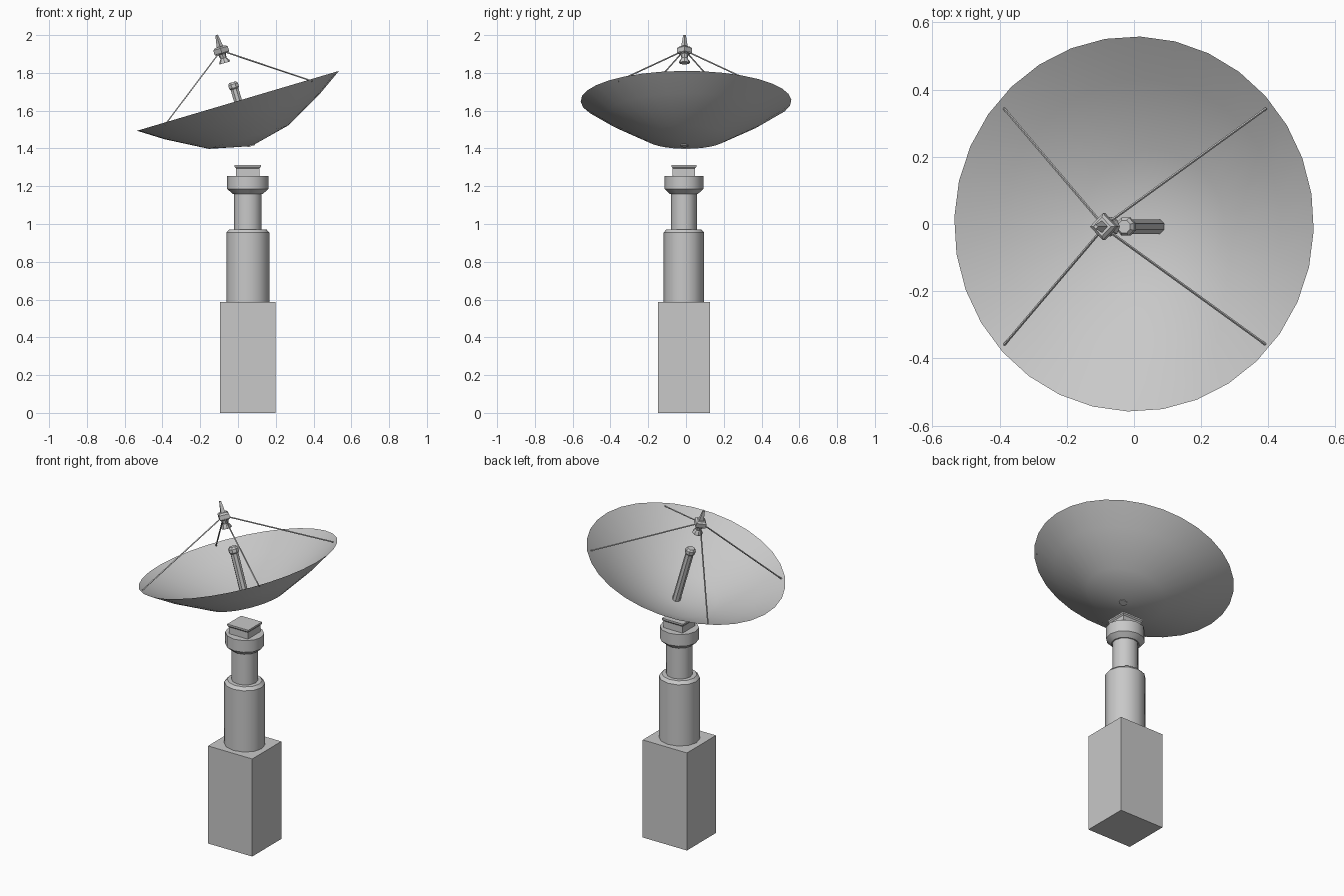
import bpy, bmesh
from math import radians, cos, sin, pi
from mathutils import Matrix, Vector

if "Cube" in bpy.data.objects:
    bpy.data.objects.remove(bpy.data.objects["Cube"], do_unlink=True)

grey = bpy.data.materials.new("light grey metal")
grey.use_nodes = True
grey.diffuse_color = (0.58, 0.58, 0.58, 1)
grey.node_tree.nodes["Principled BSDF"].inputs["Base Color"].default_value = (0.58, 0.58, 0.58, 1)


def lathe(name, profile, sides, matrix, phase=0.0, capped=True, smooth=True):
    """Turn (radius, height) pairs around local z; radius 0 makes a point."""
    bm = bmesh.new()
    rings = []
    for r, h in profile:
        if r == 0:
            rings.append([bm.verts.new((0, 0, h))])
        else:
            angles = [2 * pi * i / sides + phase for i in range(sides)]
            rings.append([bm.verts.new((r * cos(a), r * sin(a), h)) for a in angles])
    for low, high in zip(rings, rings[1:]):
        for i in range(sides):
            j = (i + 1) % sides
            ids = [low[i % len(low)], low[j % len(low)], high[j % len(high)], high[i % len(high)]]
            bm.faces.new(list(dict.fromkeys(ids)))
    if capped:
        for ring in (rings[0], rings[-1]):
            if len(ring) > 2:
                bm.faces.new(ring)
        bmesh.ops.recalc_face_normals(bm, faces=bm.faces)
    mesh = bpy.data.meshes.new(name)
    bm.to_mesh(mesh)
    bm.free()
    mesh.materials.append(grey)
    obj = bpy.data.objects.new(name, mesh)
    bpy.context.collection.objects.link(obj)
    obj.matrix_world = matrix
    if smooth:
        bpy.ops.object.select_all(action='DESELECT')
        obj.select_set(True)
        bpy.context.view_layer.objects.active = obj
        bpy.ops.object.shade_smooth_by_angle(angle=radians(35))
    return obj


# Pedestal: square base, stepped column and mounting block
stand = Matrix.Translation((0.052, -0.011, 0)) @ Matrix.Diagonal((1, 0.94, 1, 1))
diag = 2 ** 0.5
lathe("base_block", [(0.147 * diag, 0), (0.147 * diag, 0.587)], 4, stand, pi / 4, smooth=False)
lathe("lower_column", [(0.114, 0.587), (0.114, 0.955), (0.098, 0.972)], 12, stand)
lathe("upper_column", [(0.073, 0.97), (0.073, 1.165)], 12, stand)
lathe("collar", [(0.08, 1.16), (0.109, 1.185), (0.109, 1.255)], 12, stand)
lathe("mount_block", [(0.063 * diag, 1.255), (0.063 * diag, 1.295), (0.07 * diag, 1.303),
                      (0.07 * diag, 1.313)], 4, stand, pi / 4, smooth=False)

# Tilted dish, its local z being the dish axis and its local origin the rim centre
tilt = Matrix.Translation((0, 0, 1.652)) @ Matrix.Rotation(radians(-16.5), 4, 'Y')
lathe("dish", [(0, -0.25), (0.22, -0.2), (0.43, -0.085), (0.558, 0)], 32, tilt,
      phase=radians(-2), capped=False)

# Feed horn on the dish axis
axis = tilt @ Matrix.Translation((0, -0.008, 0))
lathe("feed_column", [(0.023, -0.25), (0.023, 0.075)], 8, axis, pi / 8)
lathe("feed_cap", [(0.023, 0.065), (0.029, 0.072), (0.029, 0.092), (0.02, 0.103)], 8, axis, pi / 8)

# Hub held above the dish
hub = tilt @ Matrix.Translation((-0.01, -0.008, 0))
lathe("hub_box", [(0.028, 0.26), (0.04, 0.267), (0.04, 0.293), (0.028, 0.302)], 4, hub, smooth=False)
lathe("hub_horn", [(0.029, 0.212), (0.029, 0.22), (0.016, 0.238), (0.022, 0.262)], 8, hub)
lathe("hub_spike", [(0.018, 0.3), (0.007, 0.366)], 4, hub, smooth=False)

# Four struts from the hub to the rim
for x_name, sx in (("left", 1), ("right", -1)):
    for y_name, sy in (("back", 1), ("front", -1)):
        start = hub @ Vector((sx * 0.018, sy * 0.018, 0.268))
        end = tilt @ Vector((sx * 0.407, sy * 0.352 - 0.008, -0.012))
        along = end - start
        pose = Matrix.Translation(start) @ along.to_track_quat('Z', 'Y').to_matrix().to_4x4()
        lathe(f"{y_name}_{x_name}_strut", [(0.004, 0), (0.004, along.length)], 4, pose, smooth=False)
